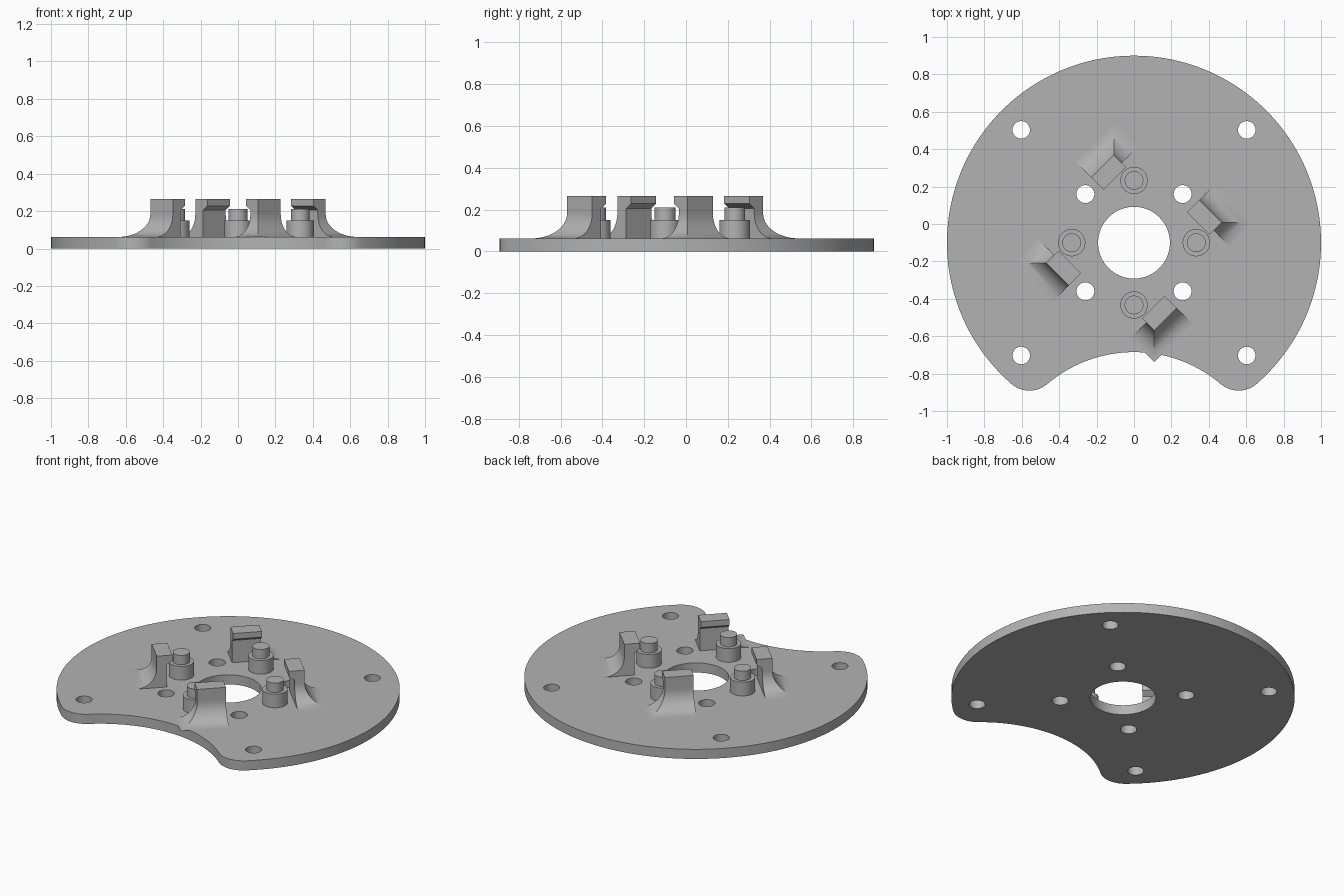
import bpy, bmesh
from math import sin, cos, pi, sqrt, atan2, hypot, radians
from mathutils import Matrix, Vector

cube = bpy.data.objects.get("Cube")
if cube:
    bpy.data.objects.remove(cube, do_unlink=True)

CY = -0.10        # y of the disc centre
PLATE_TOP = 0.062
CLIP_TOP = 0.265

grey = bpy.data.materials.new("light_grey")
grey.use_nodes = True
grey.diffuse_color = (0.45, 0.45, 0.45, 1)
grey.node_tree.nodes["Principled BSDF"].inputs["Base Color"].default_value = grey.diffuse_color


def finish(obj):
    obj.data.materials.clear()
    obj.data.materials.append(grey)
    bpy.ops.object.select_all(action='DESELECT')
    obj.select_set(True)
    bpy.context.view_layer.objects.active = obj
    bpy.ops.object.shade_smooth_by_angle(angle=radians(30))


def add_mesh(name, bm):
    bmesh.ops.recalc_face_normals(bm, faces=bm.faces)
    mesh = bpy.data.meshes.new(name)
    bm.to_mesh(mesh)
    bm.free()
    obj = bpy.data.objects.new(name, mesh)
    bpy.context.collection.objects.link(obj)
    finish(obj)
    return obj


def arc(cx, cy, r, a, b, n):
    return [(cx + r * cos(a + (b - a) * i / n), cy + r * sin(a + (b - a) * i / n))
            for i in range(n + 1)]


# Base plate outline: disc with a scooped front and rounded horns
scoop_y, scoop_r, horn_r = -1.40, 0.715, 0.148
span = CY - scoop_y
far, near = 1 - horn_r, scoop_r + horn_r
drop = (far ** 2 - near ** 2 + span ** 2) / (2 * span)
hx, hy = sqrt(far ** 2 - drop ** 2), CY - drop
rim = atan2(hy - CY, hx)
dip = atan2(hy - scoop_y, hx)
outline = arc(0, CY, 1, rim, pi - rim, 120)
outline += arc(-hx, hy, horn_r, pi - rim, 2 * pi - dip, 14)[1:]
outline += arc(0, scoop_y, scoop_r, pi - dip, dip, 40)[1:]
outline += arc(hx, hy, horn_r, dip - pi, rim, 14)[1:-1]

# Centre bore and the two sets of screw holes
loops = [outline, arc(0, CY, 0.192, 0, 2 * pi, 64)[:-1]]
for offset, radius in ((0.26, 0.048), (0.603, 0.047)):
    for sx in (-1, 1):
        for sy in (-1, 1):
            loops.append(arc(sx * offset, CY + sy * offset, radius, 0, 2 * pi, 32)[:-1])

curve = bpy.data.curves.new("base_plate", 'CURVE')
curve.dimensions = '2D'
curve.fill_mode = 'BOTH'
curve.extrude = PLATE_TOP / 2
for loop in loops:
    spline = curve.splines.new('POLY')
    spline.points.add(len(loop) - 1)
    for point, (x, y) in zip(spline.points, loop):
        point.co = (x, y, 0, 1)
    spline.use_cyclic_u = True
temp = bpy.data.objects.new("plate_curve", curve)
bpy.context.collection.objects.link(temp)
bpy.context.view_layer.update()
bm = bmesh.new()
bm.from_mesh(temp.to_mesh())
temp.to_mesh_clear()
bpy.data.objects.remove(temp, do_unlink=True)
bmesh.ops.remove_doubles(bm, verts=bm.verts, dist=0.0001)
bmesh.ops.translate(bm, verts=bm.verts, vec=(0, 0, PLATE_TOP / 2))
add_mesh("base_plate", bm)


def stepped_post(name, x, y):
    """Turned post: wide shoulder with a narrower pin on top."""
    bm = bmesh.new()
    profile = [(0.073, PLATE_TOP - 0.01), (0.073, 0.15), (0.05, 0.15), (0.05, 0.21)]
    rings = [[bm.verts.new((x + r * cos(2 * pi * i / 40), y + r * sin(2 * pi * i / 40), z))
              for i in range(40)] for r, z in profile]
    for low, high in zip(rings, rings[1:]):
        for i in range(40):
            j = (i + 1) % 40
            bm.faces.new((low[i], low[j], high[j], high[i]))
    bm.faces.new(rings[-1])
    bm.faces.new(rings[0][::-1])
    add_mesh(name, bm)


def clip(name, turn):
    """Hooked clip: stacked rectangles, flared on two sides, lip on the inside."""
    u0, u1, v0, v1 = -0.255, -0.085, 0.315, 0.408
    flare, undercut, lip_low, lip_high = 0.12, 0.033, 0.205, 0.228
    levels = []
    for i in range(13):
        a = pi / 2 * i / 12
        levels.append((PLATE_TOP + flare * (1 - cos(a)), flare * (1 - sin(a)), undercut))
    levels += [(lip_low, 0, undercut), (lip_high, 0, 0), (CLIP_TOP, 0, 0)]
    bm = bmesh.new()
    rings = []
    for z, g, inset in levels:
        corners = ((u0 - g, v0 + inset), (u1, v0 + inset), (u1, v1 + g), (u0 - g, v1 + g))
        rings.append([bm.verts.new(((u + v) / sqrt(2), (u - v) / sqrt(2), z)) for u, v in corners])
    for low, high in zip(rings, rings[1:]):
        for i in range(4):
            j = (i + 1) % 4
            bm.faces.new((low[i], low[j], high[j], high[i]))
    bm.faces.new(rings[-1])
    bm.faces.new(rings[0][::-1])
    bm.transform(Matrix.Translation(Vector((0, CY, 0))) @ Matrix.Rotation(turn, 4, 'Z'))
    add_mesh(name, bm)


# Four posts and four clips around the bore
for k, side in enumerate(("front", "left", "back", "right")):
    angle = k * pi / 2
    stepped_post(side + "_post", 0.333 * sin(angle), CY - 0.333 * cos(angle))
    clip(side + "_clip", angle)
